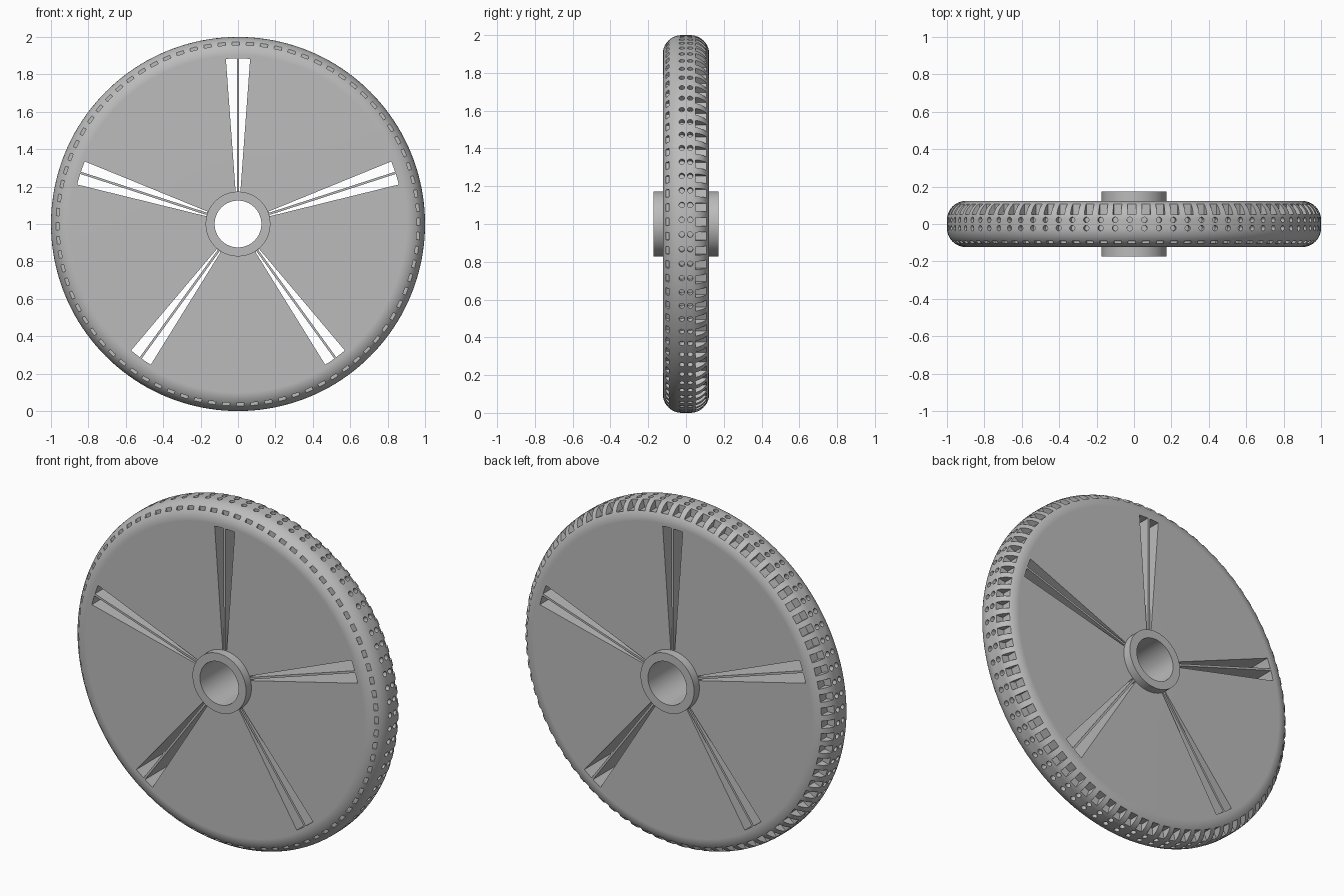
import bpy, bmesh
from math import sin, cos, pi, radians
from mathutils import Vector

if "Cube" in bpy.data.objects:
    bpy.data.objects.remove(bpy.data.objects["Cube"], do_unlink=True)

RADIUS, HALF, FILLET = 1.0, 0.123, 0.1
HUB, BORE, HUB_HALF = 0.173, 0.125, 0.173
TREADS = 80

grey = bpy.data.materials.new("grey")
grey.use_nodes = True
grey.diffuse_color = (0.5, 0.5, 0.5, 1)
grey.node_tree.nodes["Principled BSDF"].inputs["Base Color"].default_value = (0.5, 0.5, 0.5, 1)


def make_object(name, bm):
    bmesh.ops.recalc_face_normals(bm, faces=bm.faces)
    mesh = bpy.data.meshes.new(name)
    bm.to_mesh(mesh)
    bm.free()
    mesh.materials.append(grey)
    obj = bpy.data.objects.new(name, mesh)
    obj.location.z = RADIUS
    bpy.context.collection.objects.link(obj)
    return obj


def frame(degrees):
    """Outward and tangent directions at an angle around the axle."""
    a = radians(degrees)
    return Vector((cos(a), 0, sin(a))), Vector((-sin(a), 0, cos(a)))


def prism(bm, points, offset):
    """Closed prism from an outline swept along an offset."""
    lower = [bm.verts.new(p) for p in points]
    upper = [bm.verts.new(p + offset) for p in points]
    bm.faces.new(lower)
    bm.faces.new(upper)
    for i in range(len(points)):
        j = (i + 1) % len(points)
        bm.faces.new((lower[i], lower[j], upper[j], upper[i]))


def pocket(bm, degrees, y0, y1, width, floor):
    """Box cut from the rim inward to a floor radius."""
    out, side = frame(degrees)
    outline = [out * floor + side * s * width / 2 + Vector((0, y, 0))
               for s, y in ((-1, y0), (1, y0), (1, y1), (-1, y1))]
    prism(bm, outline, out * 0.12)


def dimple(bm, degrees, y, radius, floor):
    """Round hole cut inward from the rim."""
    out, side = frame(degrees)
    outline = [out * floor + side * radius * cos(k * pi / 6)
               + Vector((0, y + radius * sin(k * pi / 6), 0)) for k in range(12)]
    prism(bm, outline, out * 0.12)


# Wheel body: half profile (radius, y) mirrored, then turned about the axle
half = [(BORE, HUB_HALF), (HUB, HUB_HALF), (HUB, HALF)]
for k in range(11):
    a = pi / 2 * (1 - k / 10)
    half.append((RADIUS - FILLET + FILLET * cos(a), HALF - FILLET + FILLET * sin(a)))
profile = half + [(r, -y) for r, y in reversed(half)]
bm = bmesh.new()
ring = [bm.verts.new((r, y, 0)) for r, y in profile]
edges = [bm.edges.new((ring[i], ring[(i + 1) % len(ring)])) for i in range(len(ring))]
bmesh.ops.spin(bm, geom=ring + edges, axis=(0, 1, 0), cent=(0, 0, 0),
               angle=2 * pi, steps=160, use_merge=True)
bmesh.ops.remove_doubles(bm, verts=bm.verts, dist=0.0001)
wheel = make_object("wheel", bm)

# Cutter: five pairs of wedge slots with a thin bar between
bm = bmesh.new()
for spoke in range(5):
    out, side = frame(90 + 72 * spoke)
    for s in (-1, 1):
        outline = [out * 0.175 + side * s * 0.006]
        for k in range(5):
            a = radians(0.4 + 3.8 * k / 4)
            outline.append(out * 0.885 * cos(a) + side * s * 0.885 * sin(a))
        outline.append(out * 0.175 + side * s * 0.0129)
        prism(bm, [p + Vector((0, -0.15, 0)) for p in outline], Vector((0, 0.3, 0)))

# Cutter: tread dimples and pockets around the rim
for i in range(TREADS):
    angle = 360 / TREADS * i
    for y in (-0.022, 0.022):
        dimple(bm, angle + 1.3, y, 0.015, 0.97)
    pocket(bm, angle + 0.7, 0.05, 0.108, 0.044, 0.95)
    pocket(bm, angle + 0.7, -0.105, -0.091, 0.04, 0.945)
cutter = make_object("tread_and_slot_cutter", bm)
cutter.hide_render = True

# Cut the wheel and smooth the rounded surfaces
bpy.ops.object.select_all(action='DESELECT')
wheel.select_set(True)
bpy.context.view_layer.objects.active = wheel
cut = wheel.modifiers.new("cuts", 'BOOLEAN')
cut.operation = 'DIFFERENCE'
cut.solver = 'EXACT'
cut.object = cutter
bpy.ops.object.modifier_apply(modifier=cut.name)
bpy.data.objects.remove(cutter, do_unlink=True)
bpy.ops.object.shade_smooth_by_angle(angle=radians(25))
normals = wheel.modifiers.new("even_shading", 'WEIGHTED_NORMAL')
normals.keep_sharp = True
